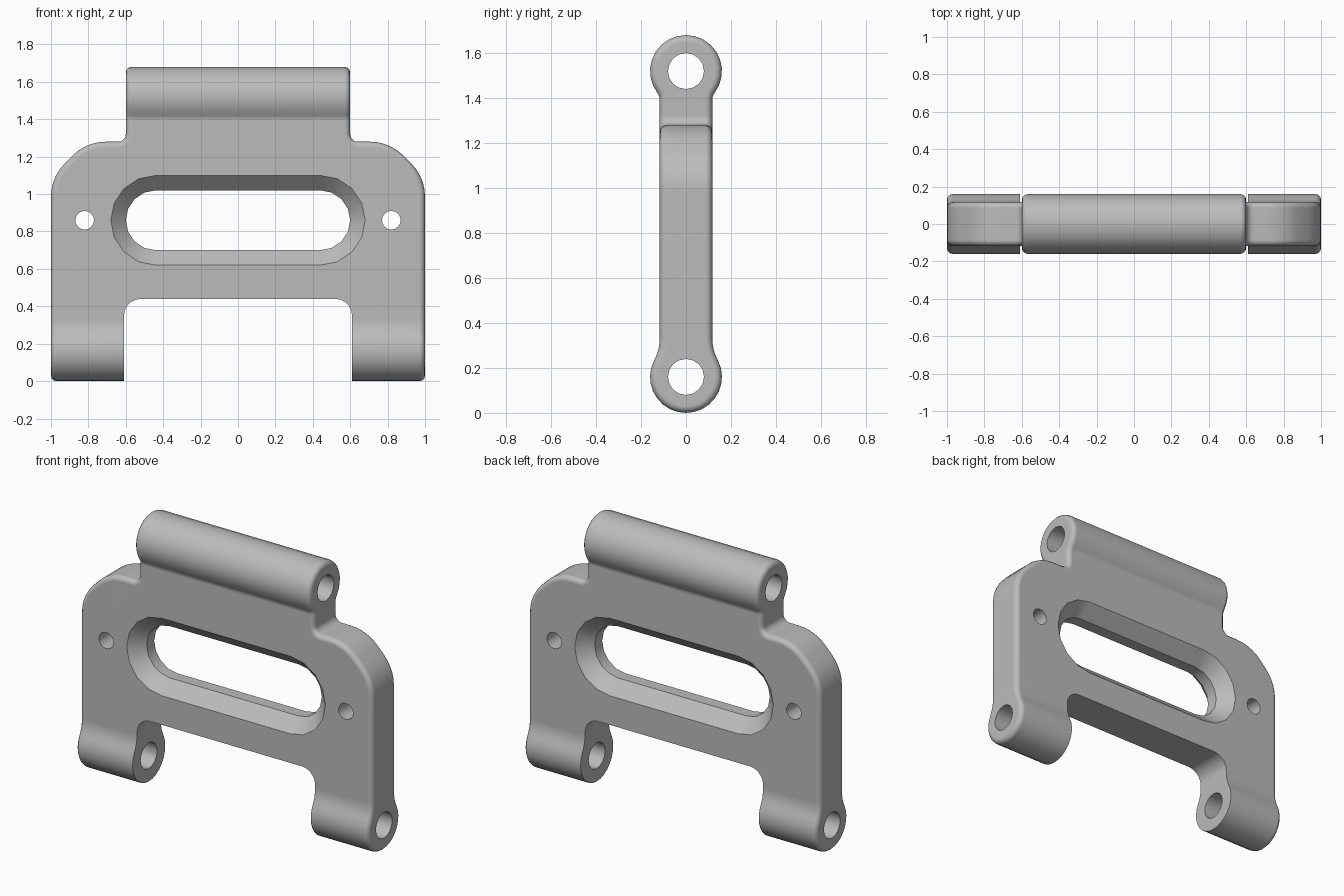
import bpy, bmesh
from math import pi, sin, cos, tan, atan2, sqrt
from mathutils import Vector

if "Cube" in bpy.data.objects:
    bpy.data.objects.remove(bpy.data.objects["Cube"])

TOP_Z, LOW_Z, BARREL_R, HALF_T = 1.52, 0.16, 0.16, 0.117

grey = bpy.data.materials.new("metal grey")
grey.use_nodes = True
grey.diffuse_color = (0.5, 0.5, 0.5, 1)
grey.node_tree.nodes["Principled BSDF"].inputs["Base Color"].default_value = (0.5, 0.5, 0.5, 1)


def loft(name, rings):
    """Closed solid through rings of equal point count."""
    bm = bmesh.new()
    loops = [[bm.verts.new(p) for p in ring] for ring in rings]
    n = len(loops[0])
    for a, b in zip(loops, loops[1:]):
        for i in range(n):
            bm.faces.new((a[i], a[(i + 1) % n], b[(i + 1) % n], b[i]))
    bm.faces.new(loops[0])
    bm.faces.new(loops[-1])
    bmesh.ops.recalc_face_normals(bm, faces=bm.faces)
    mesh = bpy.data.meshes.new(name)
    bm.to_mesh(mesh)
    bm.free()
    mesh.materials.append(grey)
    ob = bpy.data.objects.new(name, mesh)
    bpy.context.collection.objects.link(ob)
    return ob


def along_x(name, pts, half):
    return loft(name, [[(x, y, z) for y, z in pts] for x in (-half, half)])


def along_y(name, pts, half):
    return loft(name, [[(x, y, z) for x, z in pts] for y in (-half, half)])


def arc(cx, cy, r, a0, a1, n):
    angles = [a0 + (a1 - a0) * i / n for i in range(n + 1)]
    return [(cx + r * cos(a), cy + r * sin(a)) for a in angles]


def circle(cx, cy, r, n):
    return arc(cx, cy, r, 0, 2 * pi, n)[:-1]


def rounded(corners, n=5):
    """Polygon of (x, z, radius) with each corner rounded."""
    out = []
    for i, (x, z, r) in enumerate(corners):
        p = Vector((x, z))
        if r == 0:
            out.append((x, z))
            continue
        u = (Vector(corners[i - 1][:2]) - p).normalized()
        v = (Vector(corners[(i + 1) % len(corners)][:2]) - p).normalized()
        half = u.angle(v) / 2
        c = p + (u + v).normalized() * (r / sin(half))
        start = p + u * (r / tan(half)) - c
        end = p + v * (r / tan(half)) - c
        a0 = atan2(start.y, start.x)
        turn = (atan2(end.y, end.x) - a0 + pi) % (2 * pi) - pi
        out += arc(c.x, c.y, r, a0, a0 + turn, n)
    return out


def barrel_side(fillet):
    """Half of a barrel, blended into the plate above it; barrel centre at origin."""
    dz = sqrt((BARREL_R + fillet) ** 2 - (HALF_T + fillet) ** 2)
    a = atan2(dz, HALF_T + fillet)
    return (arc(0, 0, BARREL_R, -pi / 2, a, 9)
            + arc(HALF_T + fillet, dz, fillet, pi + a, pi, 4)[1:])


def apply(ob, kind, **settings):
    mod = ob.modifiers.new(kind.title(), kind)
    for key, value in settings.items():
        setattr(mod, key, value)
    bpy.context.view_layer.objects.active = ob
    bpy.ops.object.modifier_apply(modifier=mod.name)


def boolean(ob, tool, operation):
    apply(ob, "BOOLEAN", object=tool, operation=operation, solver="EXACT")
    bpy.data.objects.remove(tool)


# Side profile: plate with a barrel at each end
side = [(y, LOW_Z + z) for y, z in barrel_side(0.2)]
side += [(y, TOP_Z - z) for y, z in reversed(barrel_side(0.05))]
side += [(-y, z) for y, z in reversed(side[1:-1])]
bracket = along_x("hinge_bracket", side, 1.2)

# Front outline: shoulders, chamfered corners and top barrel width
half = [(1, -0.1, 0), (1, 1.09, 0.25), (0.81, 1.28, 0.25), (0.6, 1.28, 0.04), (0.6, 1.8, 0)]
outline = half + [(-x, z, r) for x, z, r in reversed(half)]
boolean(bracket, along_y("outline", rounded(outline), 0.3), "INTERSECT")

# Soft outer rim
apply(bracket, "BEVEL", width=0.03, segments=3, limit_method="ANGLE",
      angle_limit=0.8, use_clamp_overlap=False)

# Gap between the legs
gap = [(0.61, -0.2, 0), (0.61, 0.44, 0.09), (-0.61, 0.44, 0.09), (-0.61, -0.2, 0)]
boolean(bracket, along_y("leg_gap", rounded(gap), 0.3), "DIFFERENCE")


# Long window, chamfered from both faces
def window_ring(y, r):
    pts = arc(0.44, 0.86, r, -pi / 2, pi / 2, 8) + arc(-0.44, 0.86, r, pi / 2, 3 * pi / 2, 8)
    return [(x, y, z) for x, z in pts]


window = [window_ring(y, r) for y, r in ((-0.2, 0.323), (-0.037, 0.16), (0.037, 0.16), (0.2, 0.323))]
boolean(bracket, loft("window", window), "DIFFERENCE")

# Pin holes through the barrels and bolt holes through the plate
for z in (LOW_Z, TOP_Z):
    boolean(bracket, along_x("pin_hole", circle(0, z, 0.08, 16), 1.3), "DIFFERENCE")
for x in (-0.82, 0.82):
    boolean(bracket, along_y("bolt_hole", circle(x, 0.86, 0.05, 16), 0.3), "DIFFERENCE")

bpy.ops.object.select_all(action="DESELECT")
bracket.select_set(True)
bpy.context.view_layer.objects.active = bracket
bpy.ops.object.shade_smooth_by_angle(angle=0.6)
apply(bracket, "WEIGHTED_NORMAL", keep_sharp=True)
